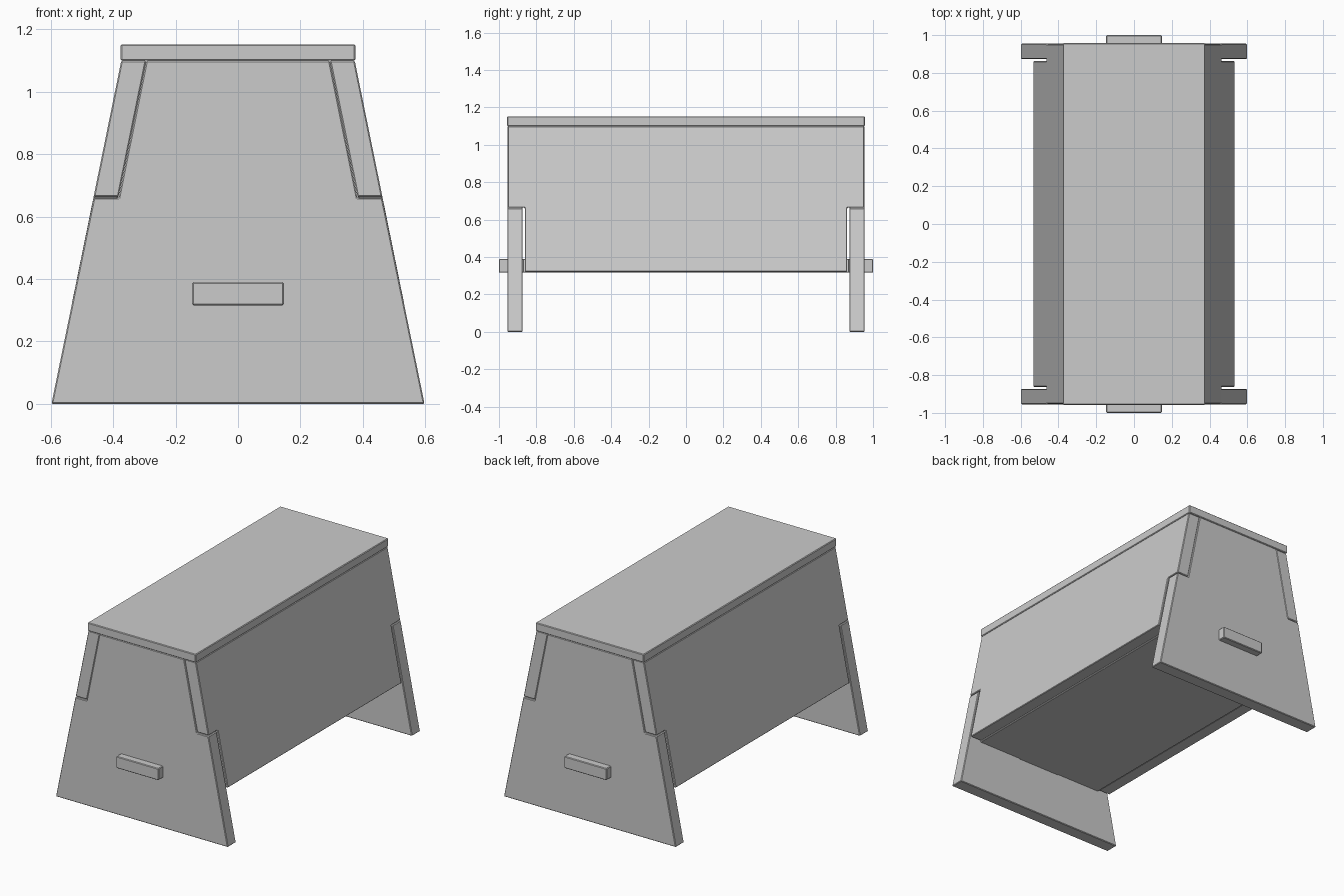
import bpy, bmesh

if "Cube" in bpy.data.objects:
    bpy.data.objects.remove(bpy.data.objects["Cube"])


def edge_x(z):
    """Half width of the tapered body at height z."""
    return 0.598 - 0.2035 * z


def prism(name, near, far, mirror_axis=None):
    """Solid between two matching outlines, with slightly eased edges."""
    bm = bmesh.new()
    a = [bm.verts.new(p) for p in near]
    b = [bm.verts.new(p) for p in far]
    bm.faces.new(a)
    bm.faces.new(b[::-1])
    n = len(a)
    for i in range(n):
        j = (i + 1) % n
        bm.faces.new((a[i], b[i], b[j], a[j]))
    bmesh.ops.recalc_face_normals(bm, faces=bm.faces)
    mesh = bpy.data.meshes.new(name)
    bm.to_mesh(mesh)
    bm.free()
    obj = bpy.data.objects.new(name, mesh)
    bpy.context.collection.objects.link(obj)
    bev = obj.modifiers.new("eased_edges", 'BEVEL')
    bev.width = 0.004
    bev.segments = 1
    if mirror_axis is not None:
        mir = obj.modifiers.new("mirror", 'MIRROR')
        mir.use_axis = [k == mirror_axis for k in range(3)]
        mir.use_mirror_merge = False
    return obj


TOP, NOTCH, FLOOR, BOARD = 1.10, 0.664, 0.32, 0.08

# End panels: tapered legs with notched shoulders
half = [(edge_x(0), 0), (edge_x(NOTCH), NOTCH - 0.004),
        (edge_x(NOTCH) - BOARD, NOTCH - 0.004), (edge_x(TOP) - BOARD, TOP)]
outline = half + [(-x, z) for x, z in reversed(half)]
prism("end_panel", [(x, -0.955, z) for x, z in outline],
      [(x, -0.873, z) for x, z in outline], mirror_axis=1)

# Side boards: leaning panels whose upper corners lap over the end panels
side = [(-0.862, FLOOR), (0.862, FLOOR), (0.862, NOTCH), (0.952, NOTCH),
        (0.952, TOP), (-0.952, TOP), (-0.952, NOTCH), (-0.862, NOTCH)]
prism("side_board", [(edge_x(z), y, z) for y, z in side],
      [(edge_x(z) - BOARD, y, z) for y, z in side], mirror_axis=0)

# Floor board with a tenon through each end panel
w = edge_x(FLOOR) - BOARD
plan = [(-w, -0.872), (-0.147, -0.872), (-0.147, -1), (0.147, -1),
        (0.147, -0.872), (w, -0.872)]
plan += [(-x, -y) for x, y in plan]
taper = (edge_x(0.39) - BOARD) / w
prism("floor_board", [(x, y, FLOOR - 0.004) for x, y in plan],
      [(x * taper if abs(x) == w else x, y, 0.39) for x, y in plan])

# Flat seat lid
lid = [(-0.376, -0.957), (0.376, -0.957), (0.376, 0.957), (-0.376, 0.957)]
prism("seat_lid", [(x, y, TOP) for x, y in lid],
      [(x, y, 1.152) for x, y in lid])
